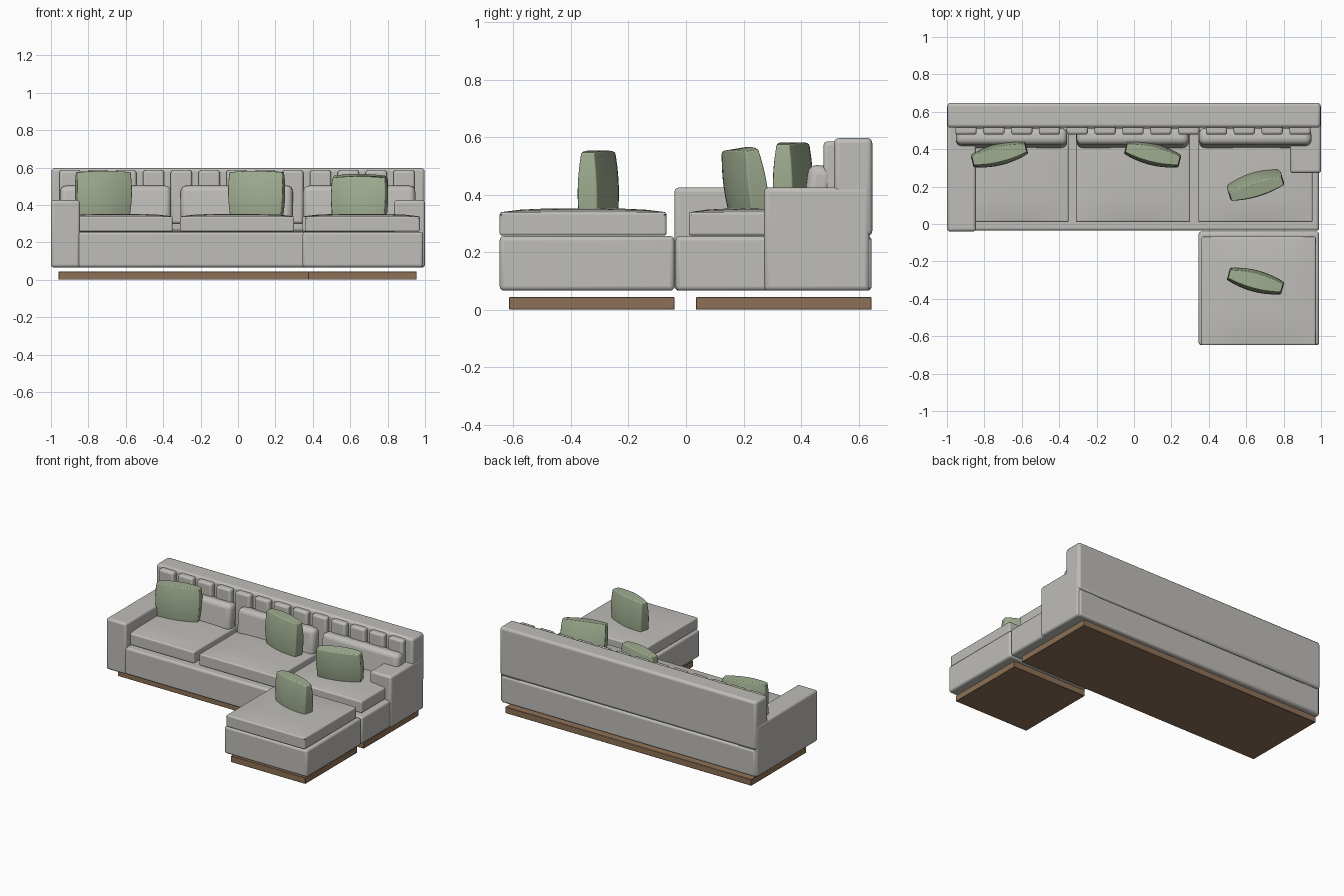
import bpy, bmesh, math

cube = bpy.data.objects.get("Cube")
if cube:
    bpy.data.objects.remove(cube, do_unlink=True)


def material(name, rgb):
    mat = bpy.data.materials.new(name)
    mat.use_nodes = True
    mat.diffuse_color = (*rgb, 1)
    bsdf = mat.node_tree.nodes["Principled BSDF"]
    bsdf.inputs["Base Color"].default_value = (*rgb, 1)
    bsdf.inputs["Roughness"].default_value = 0.9
    return mat


FABRIC = material("warm grey fabric", (0.52, 0.51, 0.48))
GREEN = material("sage green fabric", (0.35, 0.42, 0.28))
WOOD = material("brown wood", (0.27, 0.165, 0.095))


def block(name, xs, ys, zs, mat, bevel=0.015, segments=3, cuts=0, shape=None, rot=(0, 0, 0)):
    """Rounded box between given limits; shape remaps unit coordinates (-1..1)."""
    lo, hi = zip(xs, ys, zs)
    half = [(b - a) / 2 for a, b in zip(lo, hi)]
    bm = bmesh.new()
    bmesh.ops.create_cube(bm, size=2)
    if cuts:
        bmesh.ops.subdivide_edges(bm, edges=bm.edges[:], cuts=cuts, use_grid_fill=True)
    for v in bm.verts:
        u = shape(*v.co) if shape else v.co
        v.co = [c * h for c, h in zip(u, half)]
    mesh = bpy.data.meshes.new(name)
    bm.to_mesh(mesh)
    bm.free()
    mesh.materials.append(mat)
    obj = bpy.data.objects.new(name, mesh)
    obj.location = [(a + b) / 2 for a, b in zip(lo, hi)]
    obj.rotation_euler = [math.radians(r) for r in rot]
    bpy.context.collection.objects.link(obj)
    if bevel:
        mod = obj.modifiers.new("rounding", "BEVEL")
        mod.width, mod.segments = bevel, segments
        mod.limit_method, mod.angle_limit = "ANGLE", math.radians(40)
    bpy.ops.object.select_all(action="DESELECT")
    obj.select_set(True)
    bpy.context.view_layer.objects.active = obj
    bpy.ops.object.shade_smooth_by_angle(angle=math.radians(40))
    return obj


def crowned(x, y, z):
    """Cushion with a gently domed top."""
    if z > 0:
        z *= 1 - 0.28 * (1 - (1 - x ** 4) * (1 - y ** 4))
    return x, y, z


def puffed(x, y, z):
    """Pillow that thins toward its edges and bows slightly at the sides."""
    thin = (1 - 0.42 * x * x) * (1 - 0.2 * z * z - 0.12 * z)
    return x * (1 - 0.05 * z * z + 0.02 * z), y * thin, z * (1 - 0.06 * x * x)


# Wooden plinths
block("sofa_plinth", (-0.96, 0.955), (0.035, 0.645), (0, 0.044), WOOD, 0.002, 1)
block("ottoman_plinth", (0.375, 0.955), (-0.615, -0.04), (0, 0.044), WOOD, 0.002, 1)

# Upholstered bodies
BODY = (0.066, 0.256)
block("sofa_base", (-0.99, 0.99), (-0.036, 0.646), BODY, FABRIC)
block("ottoman_base", (0.345, 0.99), (-0.648, -0.04), BODY, FABRIC)
block("backrest", (-0.998, 0.998), (0.515, 0.648), (0.256, 0.597), FABRIC, 0.018)
block("right_arm", (-1, -0.845), (-0.04, 0.638), (0.066, 0.425), FABRIC)
block("left_arm", (0.835, 1), (0.272, 0.638), (0.066, 0.425), FABRIC)

# Seat cushions and the bolsters behind them
for side, x0, x1 in (("right", -0.955, -0.35), ("middle", -0.31, 0.3), ("left", 0.345, 0.955)):
    block(side + "_seat_cushion", (x0, x1), (0.01, 0.5), (0.258, 0.352), FABRIC,
          0.026, 4, 7, crowned)
    block(side + "_bolster", (x0 + 0.003, x1 - 0.007), (0.415, 0.505), (0.31, 0.502), FABRIC,
          0.032, 4, rot=(-7, 0, 0))
block("ottoman_cushion", (0.36, 0.972), (-0.648, -0.068), (0.258, 0.352), FABRIC,
      0.026, 4, 7, crowned)

# Row of padded back channels
for i in range(13):
    x = -0.898 + i * 0.1488
    block(f"back_channel_{i + 1}", (x - 0.057, x + 0.057), (0.478, 0.53), (0.3, 0.585),
          FABRIC, 0.014)

# Throw pillows: centre, top height, lean and turn
PILLOWS = (
    ("right_pillow", -0.72, 0.372, 0.582, 0, 14),
    ("middle_pillow", 0.1, 0.372, 0.582, 0, -14),
    ("left_pillow", 0.65, 0.205, 0.562, 9, 17),
    ("ottoman_pillow", 0.65, -0.305, 0.553, 0, -15),
)
for name, x, y, top, lean, turn in PILLOWS:
    block(name, (x - 0.15, x + 0.15), (y - 0.057, y + 0.057), (top - 0.245, top), GREEN,
          0.028, 4, 9, puffed, (lean, 0, turn))
